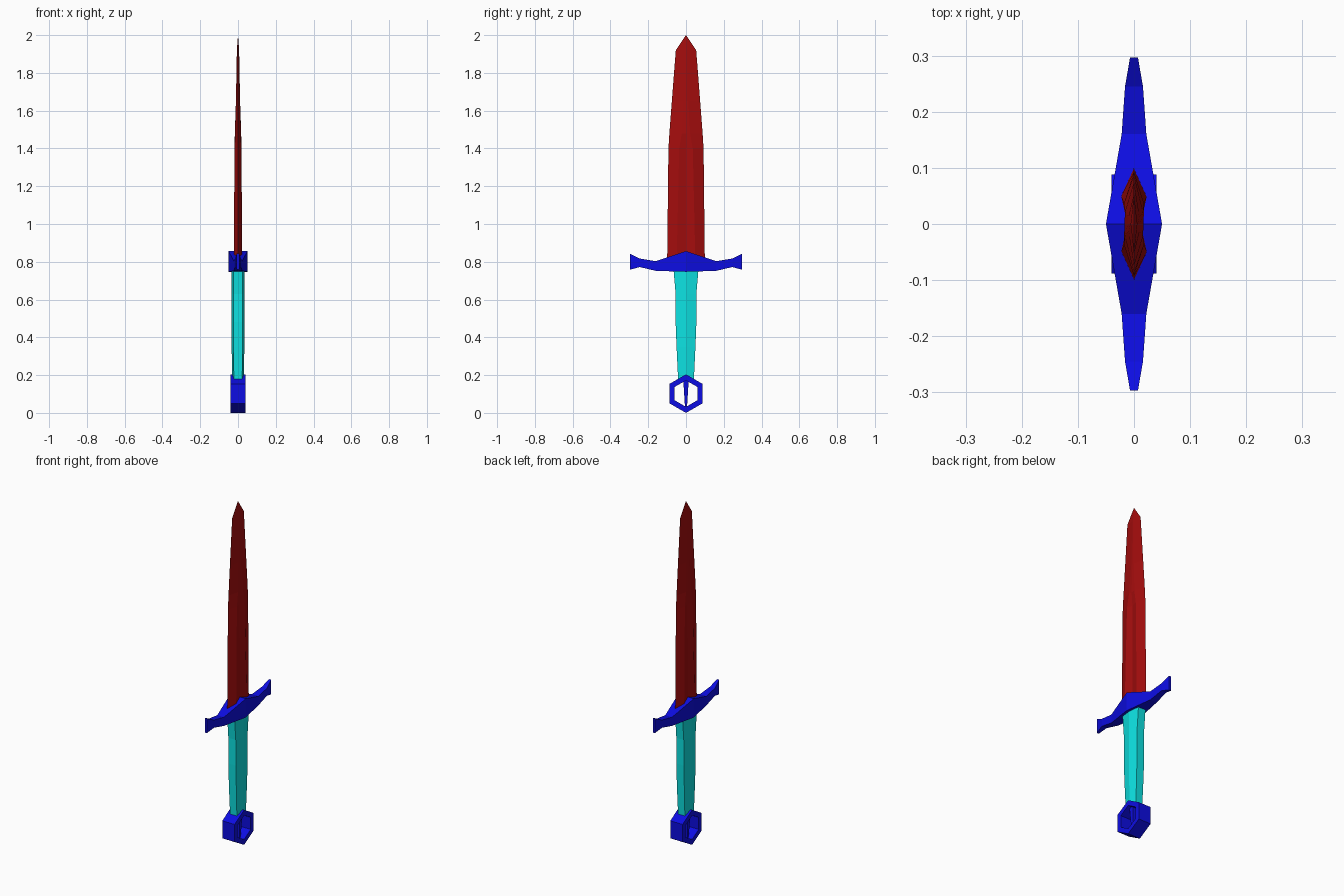
import bpy, bmesh, math

cube = bpy.data.objects.get("Cube")
if cube:
    bpy.data.objects.remove(cube, do_unlink=True)


def material(name, rgb):
    m = bpy.data.materials.new(name)
    m.use_nodes = True
    m.diffuse_color = (*rgb, 1)
    m.node_tree.nodes["Principled BSDF"].inputs["Base Color"].default_value = (*rgb, 1)
    return m


RED = material("blade red", (0.37, 0.004, 0.004))
BLUE = material("fitting blue", (0.004, 0.004, 0.76))
CYAN = material("grip cyan", (0.004, 0.76, 0.76))


def loft(name, rings, mat, closed=False):
    """Skin a list of equal-length rings; cap the ends or join them in a loop."""
    bm = bmesh.new()
    rows = [[bm.verts.new(p) for p in ring] for ring in rings]
    n = len(rows[0])
    pairs = list(zip(rows, rows[1:]))
    if closed:
        pairs.append((rows[-1], rows[0]))
    else:
        bm.faces.new(rows[0])
        bm.faces.new(rows[-1])
    for a, b in pairs:
        for i in range(n):
            j = (i + 1) % n
            bm.faces.new((a[i], a[j], b[j], b[i]))
    bmesh.ops.remove_doubles(bm, verts=bm.verts, dist=0.0002)
    bmesh.ops.recalc_face_normals(bm, faces=bm.faces)
    mesh = bpy.data.meshes.new(name)
    bm.to_mesh(mesh)
    bm.free()
    mesh.materials.append(mat)
    obj = bpy.data.objects.new(name, mesh)
    bpy.context.collection.objects.link(obj)
    return obj


# Blade: height, half width, ridge thickness, ridge offset, centre thickness
def blade_ring(z, w, t, g, c):
    return [(0, w, z), (t, g, z), (c, 0, z), (t, -g, z),
            (0, -w, z), (-t, -g, z), (-c, 0, z), (-t, g, z)]


blade_levels = [
    (0.78, 0.10, 0.023, 0.05, 0.012),
    (1.40, 0.093, 0.018, 0.036, 0.011),
    (1.48, 0.088, 0.016, 0.022, 0.017),
    (1.65, 0.075, 0.010, 0.012, 0.011),
    (1.92, 0.054, 0.005, 0.008, 0.006),
    (2.00, 0, 0, 0, 0),
]
loft("blade", [blade_ring(*lv) for lv in blade_levels], RED)

# Crossguard: distance along y, half thickness, bottom, top
half_guard = [
    (0.0, 0.05, 0.747, 0.857),
    (0.16, 0.022, 0.752, 0.803),
    (0.245, 0.016, 0.772, 0.817),
    (0.297, 0.007, 0.758, 0.843),
]
stations = [(-y, x, b, t) for y, x, b, t in half_guard[:0:-1]] + half_guard
loft("crossguard", [[(-x, y, b), (x, y, b), (x, y, t), (-x, y, t)]
                    for y, x, b, t in stations], BLUE)


# Grip: six-sided, with a ridge down each broad side
def grip_ring(z, w, ridge, flat):
    return [(ridge, 0, z), (flat, w, z), (-flat, w, z),
            (-ridge, 0, z), (-flat, -w, z), (flat, -w, z)]


grip_levels = [
    (0.18, 0.042, 0.030, 0.022),
    (0.35, 0.050, 0.034, 0.024),
    (0.48, 0.055, 0.035, 0.024),
    (0.63, 0.055, 0.035, 0.024),
    (0.76, 0.066, 0.035, 0.024),
]
loft("grip", [grip_ring(*lv) for lv in grip_levels], CYAN)

# Pommel: open hexagonal ring
OUTER, INNER, DEPTH = 0.102, 0.070, 0.04
pommel = []
for k in range(6):
    s, c = math.sin(k * math.pi / 3), math.cos(k * math.pi / 3)
    pommel.append([(x, r * s, OUTER + r * c) for x, r in
                   ((-DEPTH, OUTER), (DEPTH, OUTER), (DEPTH, INNER), (-DEPTH, INNER))])
loft("pommel_ring", pommel, BLUE, closed=True)

# Tapered pin across the ring opening
loft("pommel_pin", [[(-x, -y, z), (x, -y, z), (x, y, z), (-x, y, z)]
                    for z, x, y in ((0.025, 0.012, 0.005), (0.185, 0.02, 0.015))], BLUE)
